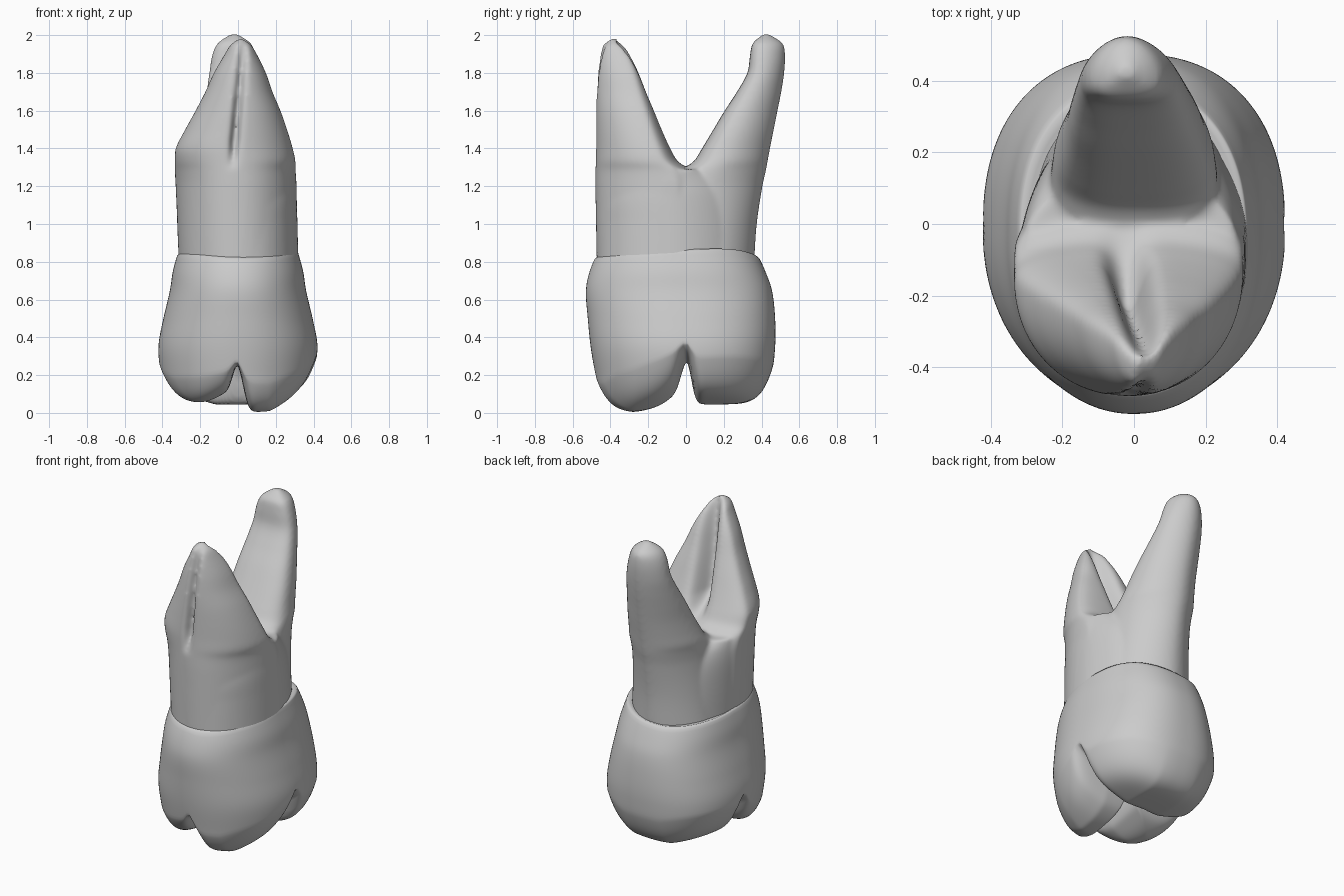
import bpy, bmesh
from math import sin, cos, pi, exp

cube = bpy.data.objects.get("Cube")
if cube:
    bpy.data.objects.remove(cube)

grey = bpy.data.materials.new("tooth_grey")
grey.use_nodes = True
colour = (0.6, 0.6, 0.6, 1)
grey.diffuse_color = colour
grey.node_tree.nodes["Principled BSDF"].inputs["Base Color"].default_value = colour
SEGMENTS = 180
ANGLES = [2 * pi * i / SEGMENTS for i in range(SEGMENTS)]


def sample(levels, z):
    """Smoothly interpolate rows of (z, values...) at a height."""
    rows = sorted(levels)
    z = min(max(z, rows[0][0]), rows[-1][0])
    last = len(rows) - 1
    i = max(k for k in range(last) if rows[k][0] <= z)
    a, b = rows[i], rows[i + 1]
    before, after = rows[max(i - 1, 0)], rows[min(i + 2, last)]
    span = b[0] - a[0]
    t = (z - a[0]) / span
    out = []
    for o, p, q, r in list(zip(before, a, b, after))[1:]:
        m0 = (q - o) / (b[0] - before[0]) * span
        m1 = (r - p) / (after[0] - a[0]) * span
        out.append(p + t * m0 + t * t * (3 * (q - p) - 2 * m0 - m1)
                   + t ** 3 * (2 * (p - q) + m0 + m1))
    return out


def power(v, n):
    return (1 if v >= 0 else -1) * abs(v) ** (2 / n)


def oval(angle, cx, width, front, back, split, n_front, n_back):
    """Egg-shaped section with its widest line at a fraction of its depth."""
    mid = front + split * (back - front)
    c, s = cos(angle), sin(angle)
    n = n_front if s < 0 else n_back
    depth = mid - front if s < 0 else back - mid
    return cx + width * power(c, n), mid + depth * power(s, n)


def bump(v, left, right):
    return exp(-(v / (left if v < 0 else right)) ** 2)


def skin(name, rings):
    """Join rings of points into one closed smooth mesh."""
    bm = bmesh.new()
    loops = [[bm.verts.new(p) for p in ring] for ring in rings]
    for a, b in zip(loops, loops[1:]):
        for i in range(len(a)):
            j = (i + 1) % len(a)
            bm.faces.new((a[i], a[j], b[j], b[i]))
    bm.faces.new(loops[0][::-1])
    bm.faces.new(loops[-1])
    bmesh.ops.recalc_face_normals(bm, faces=bm.faces)
    for face in bm.faces:
        face.smooth = True
    mesh = bpy.data.meshes.new(name)
    bm.to_mesh(mesh)
    bm.free()
    mesh.materials.append(grey)
    obj = bpy.data.objects.new(name, mesh)
    bpy.context.collection.objects.link(obj)
    return obj


def loft(name, levels, split, n_front, n_back, groove=False):
    rings = []
    low, high = levels[0][0], levels[-1][0]
    for k in range(81):
        z = low + (high - low) * k / 80
        cx, w, front, back = sample(levels, z)
        grow = min(max((z - 1.29) / 0.15, 0), 1) if groove else 0
        ring = []
        for a in ANGLES:
            x, y = oval(a, cx, w, front, back, split, n_front, n_back)
            # crease up the front and a wider channel on the inner side
            off = x + 0.03 - 0.06 * (z - 1.3) / 0.67
            if sin(a) < 0:
                y += grow * (back - front) * 0.16 * bump(off, 0.02, 0.02)
            else:
                y -= grow * (back - front) * 0.4 * bump(off, 0.045, 0.045)
            ring.append((x, y, z))
        rings.append(ring)
    return skin(name, rings)


# Roots: rows of height, centre x, half width, front y, back y
trunk = loft("roots", [
    (0.78, 0.005, 0.315, -0.47, 0.355), (1.0, 0.0, 0.315, -0.47, 0.34),
    (1.15, -0.005, 0.315, -0.465, 0.31), (1.24, -0.01, 0.31, -0.42, 0.25),
    (1.29, -0.01, 0.3, -0.25, 0.15)], 0.5, 2.1, 1.8)
front_root = loft("front_root", [
    (0.78, 0.0, 0.313, -0.472, 0.05), (1.2, -0.01, 0.32, -0.48, 0.05),
    (1.29, -0.015, 0.32, -0.48, 0.015), (1.33, -0.015, 0.32, -0.48, -0.04),
    (1.4, -0.02, 0.31, -0.48, -0.08), (1.5, -0.01, 0.27, -0.48, -0.125),
    (1.6, 0.0, 0.225, -0.48, -0.165), (1.7, 0.005, 0.178, -0.478, -0.205),
    (1.8, 0.01, 0.138, -0.472, -0.242), (1.9, 0.015, 0.085, -0.46, -0.285),
    (1.95, 0.015, 0.055, -0.445, -0.315), (1.98, 0.015, 0.015, -0.405, -0.355)],
    0.78, 2.05, 2.5, True)
back_root = loft("back_root", [
    (0.78, 0.0, 0.27, -0.05, 0.36), (1.0, 0.0, 0.25, -0.05, 0.375),
    (1.2, 0.0, 0.235, -0.05, 0.405), (1.29, 0.0, 0.23, -0.015, 0.425),
    (1.33, 0.0, 0.225, 0.04, 0.432), (1.4, 0.0, 0.21, 0.085, 0.445),
    (1.5, 0.0, 0.192, 0.145, 0.465), (1.6, -0.005, 0.175, 0.205, 0.485),
    (1.7, -0.01, 0.156, 0.27, 0.505), (1.8, -0.015, 0.137, 0.325, 0.52),
    (1.9, -0.02, 0.115, 0.34, 0.525), (1.96, -0.02, 0.085, 0.355, 0.51),
    (2.005, -0.02, 0.02, 0.41, 0.44)], 0.36, 2.8, 1.8)

# Fuse the roots into one smooth body
bpy.ops.object.select_all(action="DESELECT")
for part in (front_root, back_root, trunk):
    part.select_set(True)
bpy.context.view_layer.objects.active = trunk
bpy.ops.object.join()
fuse = trunk.modifiers.new("fuse", "REMESH")
fuse.mode = "VOXEL"
fuse.voxel_size = 0.011
fuse.use_smooth_shade = True
soften = trunk.modifiers.new("soften", "SMOOTH")
soften.factor = 0.5
soften.iterations = 12

# Crown: rows of height, half width, front y, back y
CROWN = [
    (0.86, 0.315, -0.465, 0.37), (0.75, 0.345, -0.51, 0.42), (0.65, 0.36, -0.53, 0.455),
    (0.5, 0.395, -0.52, 0.472), (0.35, 0.422, -0.505, 0.472), (0.2, 0.41, -0.48, 0.45),
    (0.1, 0.385, -0.46, 0.39), (0.0, 0.34, -0.4, 0.3)]


def outline(a, z):
    w, front, back = sample(CROWN, z)
    return oval(a, 0, w, front, back, 0.5, 2.1, 2.35)


def groove_depth(x, y):
    """Cross groove between front and back, plus one parting the front cusps."""
    cross = 0.15 * bump(y - 0.005, 0.04, 0.03) + 0.07 * bump(y - 0.005, 0.11, 0.04)
    if y > 0:
        return cross
    return max(cross, 0.14 * bump(x, 0.035, 0.035) + 0.09 * bump(x, 0.14, 0.045))


def front_base(x, y):
    side = 0.03 if x < 0 else 0.4 * max(0, x - 0.17)
    return side + 0.2 * max(0, y + 0.28)


def back_base(x):
    return 0.045 + 0.28 * max(0, abs(x) - 0.12)


def biting_height(x, y):
    blend = min(max((y + 0.03) / 0.06, 0), 1)
    base = front_base(x, min(y, -0.03))
    return base * (1 - blend) + back_base(x) * blend + groove_depth(x, y)


rim = []
for a in ANGLES:
    x, y = outline(a, 0.2)
    curl = (0.16 + 0.05 * max(0, sin(a))) * (1 - 3.8 * groove_depth(x, y))
    rim.append((biting_height(x, y) + curl, curl))

rings = []
# inner lip at the gum line, then the side wall down to the rim
for k in range(-1, 31):
    ring = []
    for a, (low, curl) in zip(ANGLES, rim):
        x, y = outline(a, 0.86)
        top = 0.86 + 0.035 * x + 0.01 * sin(2 * a) - 0.025 * sin(a) ** 4
        if k < 0:
            ring.append((x * 0.92, y * 0.92, top - 0.02))
        else:
            z = top + (low - top) * k / 30
            x, y = outline(a, z)
            ring.append((x, y, z))
    rings.append(ring)
# biting surface closing inward
for k in range(1, 36):
    s = 1 - (k / 36) ** 1.3
    ring = []
    for a, (low, curl) in zip(ANGLES, rim):
        x, y = outline(a, low)
        x, y = x * s, y * s
        ring.append((x, y, biting_height(x, y) + curl * s ** 8))
    rings.append(ring)
crown = skin("crown", rings)
polish = crown.modifiers.new("polish", "SMOOTH")
polish.factor = 0.5
polish.iterations = 4
